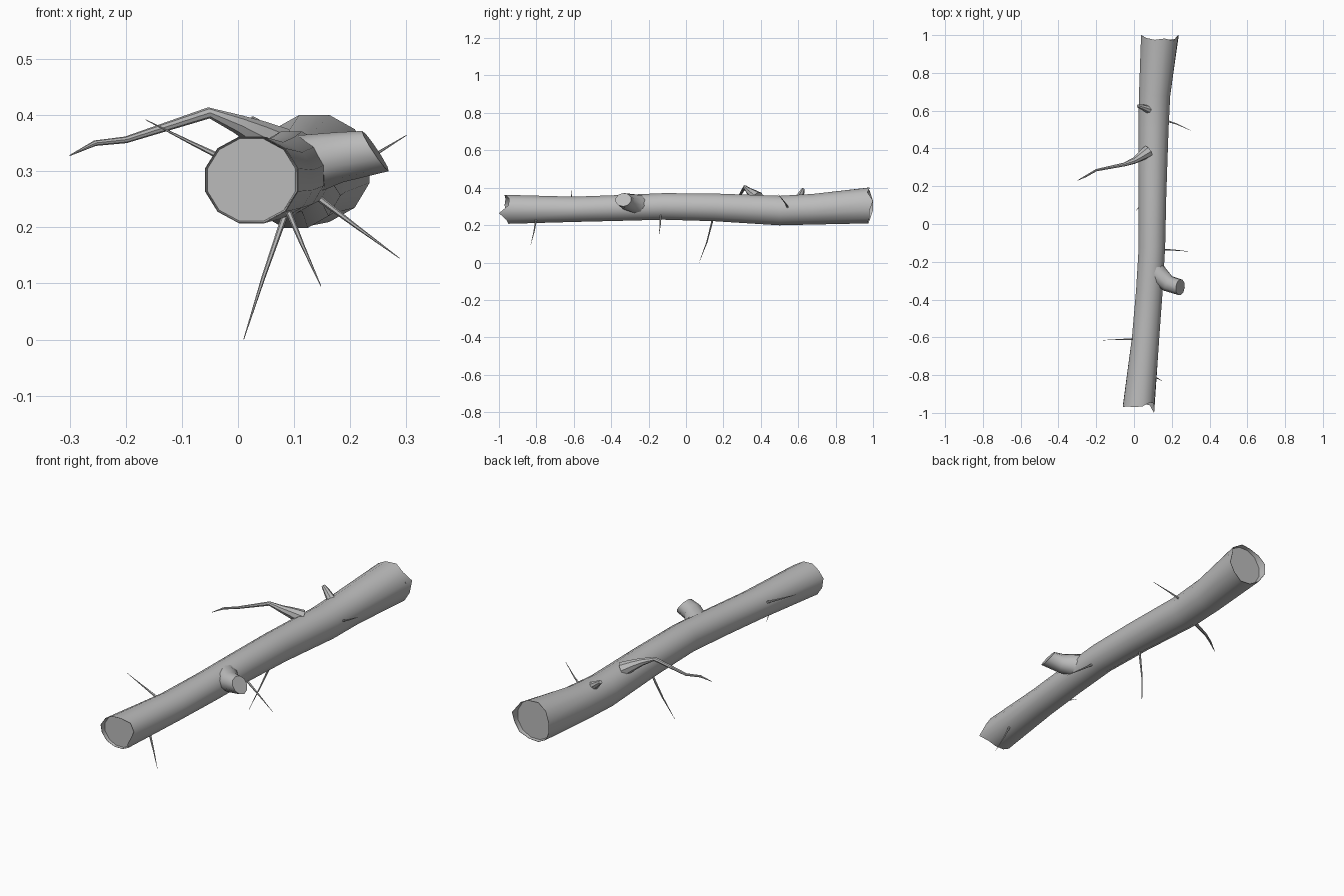
import bpy, math
from mathutils import Vector

if "Cube" in bpy.data.objects:
    bpy.data.objects.remove(bpy.data.objects["Cube"], do_unlink=True)

GREY = (0.5, 0.5, 0.5, 1)
bark = bpy.data.materials.new("grey bark")
bark.use_nodes = True
bark.diffuse_color = GREY
bark.node_tree.nodes["Principled BSDF"].inputs["Base Color"].default_value = GREY


def make_object(name, verts, faces):
    mesh = bpy.data.meshes.new(name)
    mesh.from_pydata(verts, [], faces)
    mesh.materials.append(bark)
    obj = bpy.data.objects.new(name, mesh)
    bpy.context.collection.objects.link(obj)
    bpy.ops.object.select_all(action='DESELECT')
    obj.select_set(True)
    bpy.context.view_layer.objects.active = obj
    bpy.ops.object.mode_set(mode='EDIT')
    bpy.ops.mesh.select_all(action='SELECT')
    bpy.ops.mesh.normals_make_consistent(inside=False)
    bpy.ops.object.mode_set(mode='OBJECT')
    bpy.ops.object.shade_smooth_by_angle(angle=math.radians(40))
    return obj


def skin(name, rings):
    """Join rings of equal size and close both ends."""
    n = len(rings[0])
    faces = [(r * n + i, r * n + (i + 1) % n, (r + 1) * n + (i + 1) % n, (r + 1) * n + i)
             for r in range(len(rings) - 1) for i in range(n)]
    last = (len(rings) - 1) * n
    faces += [tuple(range(n))[::-1], tuple(range(last, last + n))]
    return make_object(name, [v for ring in rings for v in ring], faces)


def branch(name, path, radii, sides=8, end_normal=None):
    pts = [Vector(p) for p in path]
    rings = []
    for k, p in enumerate(pts):
        d = (pts[min(k + 1, len(pts) - 1)] - pts[max(k - 1, 0)]).normalized()
        if end_normal and k == len(pts) - 1:
            d = Vector(end_normal).normalized()
        u = d.cross(Vector((0, 1, 0))).normalized()
        v = d.cross(u)
        rings.append([p + radii[k] * (u * math.cos(a) + v * math.sin(a))
                      for a in (math.tau * i / sides for i in range(sides))])
    return skin(name, rings)


# Trunk: y, left, right, bottom and top of each section
SIDES = 12
sections = [
    (-0.95, -0.06, 0.108, 0.206, 0.363),
    (-0.60, -0.012, 0.135, 0.216, 0.353),
    (-0.35, 0.01, 0.153, 0.222, 0.362),
    (-0.12, 0.024, 0.166, 0.228, 0.372),
    (0.15, 0.024, 0.172, 0.220, 0.370),
    (0.50, 0.022, 0.184, 0.198, 0.358),
    (0.68, 0.025, 0.193, 0.202, 0.368),
    (0.97, 0.036, 0.236, 0.208, 0.402),
]


def oval(y, x0, x1, z0, z1, scale=1.0, rim=None):
    ring = []
    for i in range(SIDES):
        a = math.tau * (i + 0.5) / SIDES
        ring.append(Vector(((x0 + x1) / 2 + scale * (x1 - x0) / 2 * math.cos(a) * 1.02,
                            y + (rim[i] if rim else 0),
                            (z0 + z1) / 2 + scale * (z1 - z0) / 2 * math.sin(a) * 1.02)))
    return ring


# Splintered bark rims stand a little proud of the broken wood
front_rim = [0, 0.005, -0.015, -0.02, -0.015, -0.02, -0.01, -0.005, 0, 0, -0.01, -0.05]
back_rim = [0.03, 0.0, 0.012, 0.005, 0.015, 0.03, 0.03, 0.015, 0.005, 0.0, 0.01, 0.012]
first, last = sections[0], sections[-1]
rings = [oval(first[0] + 0.01, *first[1:], scale=0.95),
         oval(*first, scale=0.985, rim=front_rim), oval(*first, rim=front_rim)]
rings += [oval(*s) for s in sections[1:-1]]
rings += [oval(*last, rim=back_rim), oval(*last, scale=0.985, rim=back_rim),
          oval(last[0] - 0.01, *last[1:], scale=0.95)]
skin("trunk", rings)

# Sawn side limb and the broken knot
branch("side_limb", [(0.09, -0.235, 0.30), (0.135, -0.275, 0.315), (0.18, -0.315, 0.325), (0.245, -0.335, 0.336)],
       [0.065, 0.052, 0.045, 0.043], 10, (0.83, -0.1, 0.55))
branch("broken_knot", [(0.08, 0.605, 0.345), (0.045, 0.618, 0.372), (0.021, 0.625, 0.391)],
       [0.022, 0.015, 0.009])

# Long crooked branch
branch("crooked_branch",
       [(0.075, 0.385, 0.345), (0.035, 0.358, 0.367), (0.0, 0.335, 0.384), (-0.052, 0.315, 0.404),
        (-0.20, 0.285, 0.356), (-0.255, 0.253, 0.350), (-0.30, 0.23, 0.328)],
       [0.034, 0.025, 0.017, 0.010, 0.006, 0.005, 0.001])

# Thin thorn-like twigs: root, bend and tip
twigs = {
    "front_left_twig": [(-0.01, -0.61, 0.315), (-0.08, -0.612, 0.349), (-0.165, -0.615, 0.392)],
    "back_right_twig": [(0.16, 0.55, 0.285), (0.225, 0.53, 0.318), (0.30, 0.495, 0.364)],
    "long_lower_twig": [(0.09, 0.145, 0.24), (0.045, 0.112, 0.11), (0.01, 0.07, 0.0)],
    "front_lower_twig": [(0.085, -0.80, 0.24), (0.115, -0.812, 0.168), (0.148, -0.83, 0.095)],
    "middle_lower_twig": [(0.14, -0.135, 0.255), (0.21, -0.138, 0.202), (0.288, -0.145, 0.145)],
}
for name, path in twigs.items():
    branch(name, path, [0.006, 0.0035, 0.0006], 6)
